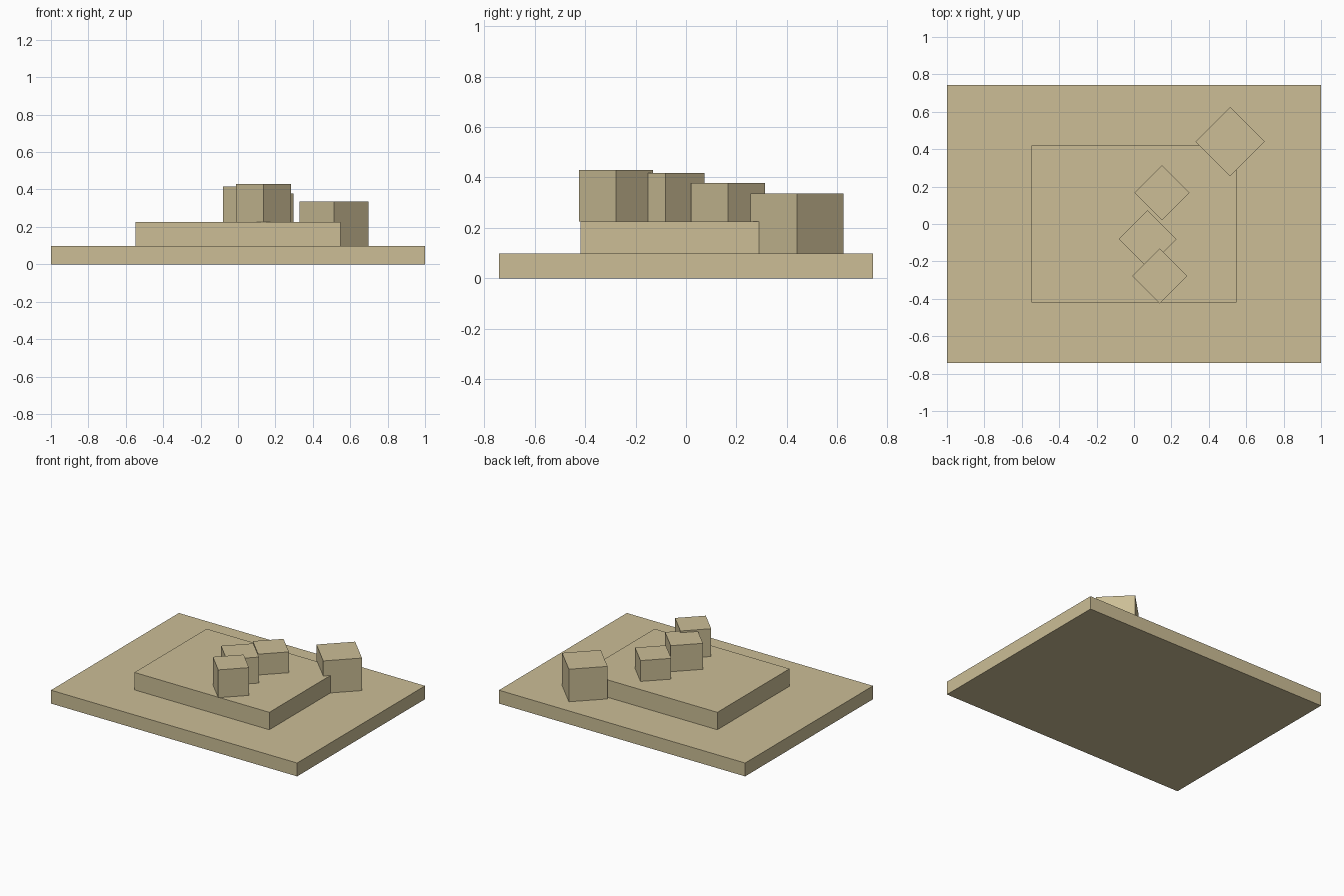
import bpy
import math

cube = bpy.data.objects.get("Cube")
if cube:
    bpy.data.objects.remove(cube, do_unlink=True)

# Single sandy stone colour
stone = bpy.data.materials.new("sandstone")
stone.use_nodes = True
colour = (0.604, 0.515, 0.305, 1.0)
stone.diffuse_color = colour
stone.node_tree.nodes["Principled BSDF"].inputs["Base Color"].default_value = colour


def box(name, centre, size, z0, z1, turn=0.0):
    """Upright box between heights z0 and z1, turned about z by degrees."""
    bpy.ops.mesh.primitive_cube_add(size=1)
    ob = bpy.context.object
    ob.name = name
    ob.scale = (size[0], size[1], z1 - z0)
    ob.location = (centre[0], centre[1], (z0 + z1) / 2)
    ob.rotation_euler.z = math.radians(turn)
    ob.data.materials.append(stone)
    return ob


BASE_TOP, STEP_TOP = 0.098, 0.226

# Stepped platform
box("base_slab", (0, 0), (2.0, 1.484), 0, BASE_TOP)
box("upper_slab", (0, 0), (1.096, 0.838), BASE_TOP, STEP_TOP)

# Blocks turned 45 degrees: name, centre, half diagonal, bottom, top
blocks = [
    ("front_block", (0.137, -0.278), 0.147, STEP_TOP, 0.430),
    ("middle_block", (0.073, -0.081), 0.154, STEP_TOP, 0.417),
    ("rear_block", (0.150, 0.167), 0.147, STEP_TOP, 0.379),
    ("corner_block", (0.514, 0.440), 0.185, BASE_TOP, 0.337),
]
for name, centre, half, z0, z1 in blocks:
    side = half * math.sqrt(2)
    box(name, centre, (side, side), z0, z1, 45)
